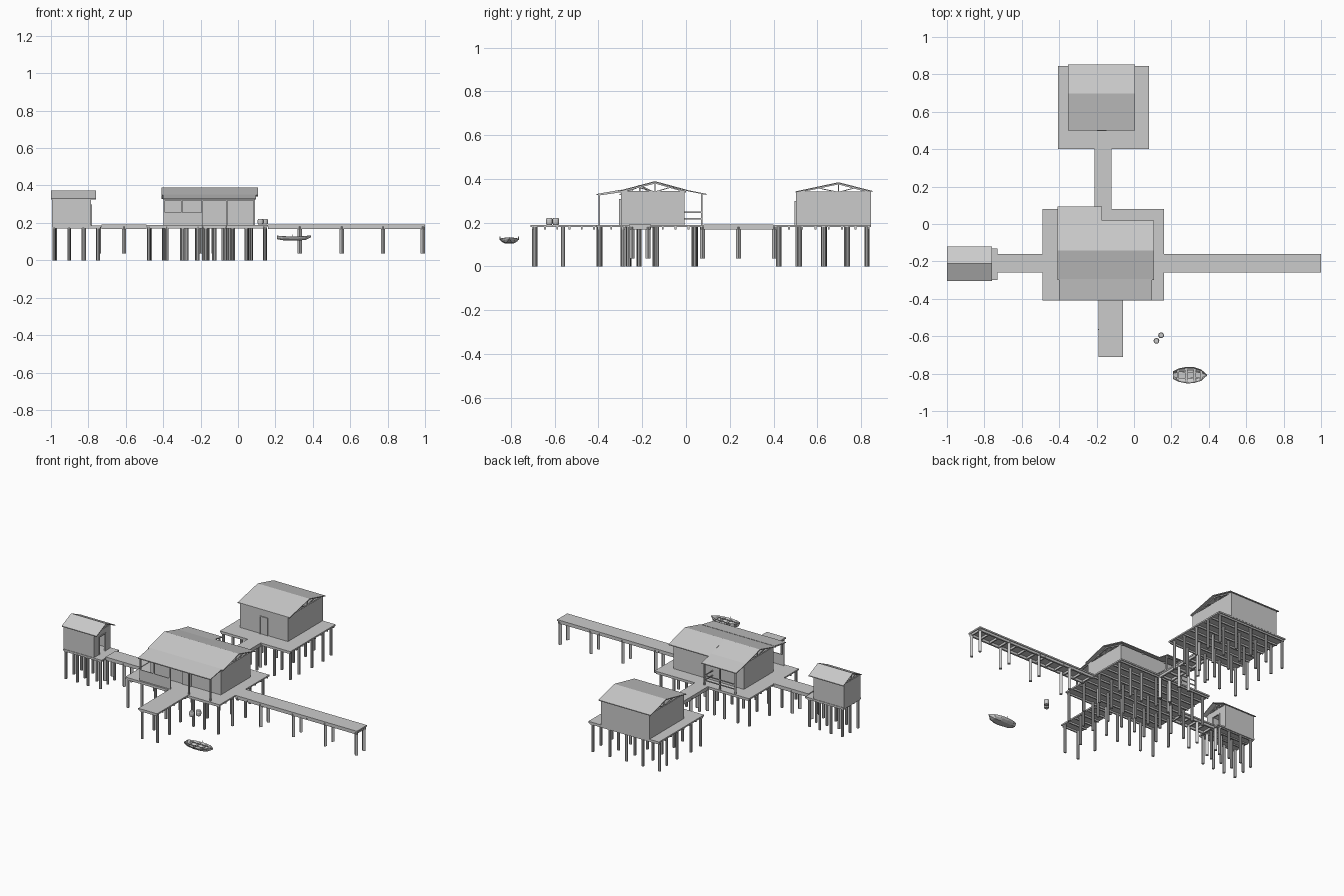
import bpy, bmesh, math, random
from mathutils import Vector

if "Cube" in bpy.data.objects:
    bpy.data.objects.remove(bpy.data.objects["Cube"])
random.seed(4)

def new_object(name, bm):
    bmesh.ops.recalc_face_normals(bm, faces=bm.faces)
    me = bpy.data.meshes.new(name)
    bm.to_mesh(me)
    bm.free()
    ob = bpy.data.objects.new(name, me)
    bpy.context.collection.objects.link(ob)
    return ob

def add_box(bm, x0, x1, y0, y1, z0, z1):
    vs = bmesh.ops.create_cube(bm, size=1)['verts']
    for v in vs:
        v.co = ((x0 + x1) / 2 + v.co.x * (x1 - x0), (y0 + y1) / 2 + v.co.y * (y1 - y0),
                (z0 + z1) / 2 + v.co.z * (z1 - z0))

def boxes(name, items):
    bm = bmesh.new()
    for b in items:
        add_box(bm, *b)
    return new_object(name, bm)

def add_bar(bm, a, b, w=0.006):
    a, b = Vector(a), Vector(b)
    d = b - a
    vs = bmesh.ops.create_cube(bm, size=1)['verts']
    rot = d.to_track_quat('Z', 'Y')
    for v in vs:
        v.co = (a + b) / 2 + rot @ Vector((v.co.x * w, v.co.y * w, v.co.z * d.length))

def piles(name, xs, ys, z0=0, z1=0.18, r=0.0085, jitter=0.007, sides=8):
    bm = bmesh.new()
    for x in xs:
        for y in ys:
            vs = bmesh.ops.create_cone(bm, cap_ends=True, segments=sides, radius1=r,
                                       radius2=r, depth=z1 - z0)['verts']
            o = Vector((x + random.uniform(-jitter, jitter), y + random.uniform(-jitter, jitter), (z0 + z1) / 2))
            bmesh.ops.translate(bm, verts=vs, vec=o)
    return new_object(name, bm)

def deck(name, x0, x1, y0, y1, along='x', step=0.06, top=0.189):
    # floor slab, cross joists and edge beams
    items = [(x0, x1, y0, y1, top - 0.009, top)]
    zb = (0.170, top - 0.008)
    e = 0.01
    if along == 'x':
        n = max(2, round((y1 - y0) / step))
        for i in range(n + 1):
            y = y0 + e + (y1 - y0 - 2 * e) * i / n
            items.append((x0 + .004, x1 - .004, y - 0.004, y + 0.004, *zb))
    else:
        n = max(2, round((x1 - x0) / step))
        for i in range(n + 1):
            x = x0 + e + (x1 - x0 - 2 * e) * i / n
            items.append((x - 0.004, x + 0.004, y0 + .004, y1 - .004, *zb))
    return boxes(name, items)

def roof(name, x0, x1, prof, t=0.005):
    # thin sheet following a (y, z) profile
    bm = bmesh.new()
    pts = list(prof) + [(y, z - t) for y, z in reversed(prof)]
    f = bm.faces.new([bm.verts.new((x0, y, z)) for y, z in pts])
    ext = bmesh.ops.extrude_face_region(bm, geom=[f])['geom']
    bmesh.ops.translate(bm, verts=[g for g in ext if isinstance(g, bmesh.types.BMVert)], vec=(x1 - x0, 0, 0))
    return new_object(name, bm)

def trusses(name, xs, yl, ym, yr, ze, za):
    bm = bmesh.new()
    for x in xs:
        add_bar(bm, (x, yl, ze), (x, yr, ze))
        add_bar(bm, (x, ym, ze), (x, ym, za))
        for y in (yl, yr):
            add_bar(bm, (x, y, ze), (x, ym, za))
            add_bar(bm, (x, ym, ze), (x, (y + ym) / 2, (ze + za) / 2), 0.004)
    return new_object(name, bm)

def walls(name, x0, x1, y0, y1, z1, z0=0.186, t=0.008, open_east=None):
    items = [(x0, x1, y0, y0 + t, z0, z1), (x0, x1, y1 - t, y1, z0, z1), (x0, x0 + t, y0 + t, y1 - t, z0, z1)]
    if open_east:
        a, b, h = open_east
        items += [(x1 - t, x1, y0 + t, a, z0, z1), (x1 - t, x1, b, y1 - t, z0, z1), (x1 - t, x1, a, b, h, z1)]
    else:
        items.append((x1 - t, x1, y0 + t, y1 - t, z0, z1))
    return boxes(name, items)

def door(name, x0, x1, y, z1, z0=0.189):
    w = 0.004
    boxes(name, [(x0, x1, y - 0.003, y + 0.002, z0, z1),
                 (x0 - w, x0, y - 0.006, y + 0.002, z0, z1 + w), (x1, x1 + w, y - 0.006, y + 0.002, z0, z1 + w),
                 (x0, x1, y - 0.006, y + 0.002, z1, z1 + w)])

# platforms and walkways
deck('main_deck', -0.49, 0.16, -0.41, 0.08)
deck('front_jetty', -0.19, -0.06, -0.71, -0.41)
deck('back_deck', -0.405, 0.08, 0.40, 0.845)
deck('small_deck', -0.995, -0.73, -0.30, -0.13, 'x', 0.05, 0.186)
deck('east_jetty', 0.16, 1.0, -0.26, -0.16, 'y', 0.07, 0.192)
deck('west_walkway', -0.73, -0.49, -0.26, -0.16, 'y', 0.06, 0.192)
deck('back_walkway', -0.21, -0.12, 0.08, 0.40, 'x', 0.06, 0.192)
boxes('walkway_rails', [(a, b, y - .005, y + .005, .168, .185) for a, b in ((0.16, 0.998), (-0.73, -0.49))
                        for y in (-0.25, -0.17)] +
      [(x - .005, x + .005, 0.08, 0.40, .168, .185) for x in (-0.203, -0.127)])

# piles
piles('main_piles', [-0.473, -0.385, -0.30, -0.22, -0.13, -0.03, 0.05, 0.145], [-0.395, -0.26, -0.135, 0.04])
piles('front_jetty_piles', [-0.178, -0.075], [-0.69, -0.56])
piles('back_piles', [-0.39, -0.28, -0.165, -0.05, 0.065], [0.42, 0.515, 0.63, 0.735, 0.83])
piles('small_piles', [-0.98, -0.90, -0.825, -0.75], [-0.287, -0.215, -0.142], jitter=0.004)
piles('east_jetty_piles', [0.33, 0.555, 0.775, 0.988], [-0.247, -0.173], 0.037, 0.18, 0.0115, 0, 4)
piles('west_walkway_piles', [-0.745, -0.61], [-0.247, -0.173], 0.037, 0.18, 0.0115, 0, 4)
piles('back_walkway_piles', [-0.2, -0.13], [0.075, 0.24, 0.405], 0.037, 0.18, 0.0115, 0, 4)

# main house
walls('main_walls', -0.395, 0.09, -0.298, -0.006, 0.343)
door('main_door', -0.165, -0.115, -0.30, 0.305)
roof('main_roof_west', -0.41, -0.17, [(-0.30, 0.348), (-0.142, 0.39), (-0.006, 0.352), (0.093, 0.332)])
roof('main_roof_east', -0.17, 0.107, [(-0.30, 0.348), (-0.142, 0.39), (0.02, 0.346)])
roof('porch_roof', -0.402, 0.097, [(-0.41, 0.331), (-0.295, 0.351)])
trusses('main_trusses', [-0.39, -0.23, -0.07, 0.085], -0.298, -0.142, 0.0, 0.341, 0.382)

# porch posts, eave beams, half wall and back railing
P = 0.004
boxes('porch_posts', [(x - P, x + P, -0.40, -0.392, 0.185, 0.331) for x in (-0.395, -0.30, -0.19, -0.06, 0.088)] +
      [(x - P, x + P, 0.068, 0.076, 0.185, 0.333) for x in (-0.392, -0.285, -0.178)] +
      [(-0.398, 0.092, -0.40, -0.392, 0.32, 0.329), (-0.396, -0.174, 0.068, 0.076, 0.325, 0.333)])
boxes('porch_half_wall', [(-0.395, -0.19, -0.399, -0.394, 0.187, 0.255)])
boxes('back_railing', [(-0.392, -0.178, 0.07, 0.074, z, z + 0.006) for z in (0.215, 0.245)] +
      [(-0.181, -0.177, -0.006, 0.074, z, z + 0.006) for z in (0.215, 0.245)])
bm = bmesh.new()
for x in (-0.395, -0.30, -0.19, -0.06, 0.088):
    add_bar(bm, (x, -0.40, 0.327), (x, -0.298, 0.342))
new_object('porch_rafters', bm)

# back house
walls('back_walls', -0.34, -0.008, 0.503, 0.846, 0.34)
door('back_door', -0.195, -0.15, 0.503, 0.295)
roof('back_roof', -0.352, 0.005, [(0.50, 0.343), (0.697, 0.385), (0.853, 0.345)])
trusses('back_trusses', [-0.336, -0.175, -0.012], 0.51, 0.697, 0.842, 0.339, 0.378)

# small house
walls('small_walls', -0.995, -0.785, -0.297, -0.133, 0.331, 0.18, open_east=(-0.245, -0.185, 0.295))
boxes('small_door_frame', [(-0.788, -0.781, y - .003, y + .003, 0.185, 0.299) for y in (-0.245, -0.185)] +
      [(-0.788, -0.781, -0.248, -0.182, 0.293, 0.299)])
roof('small_roof', -1.0, -0.76, [(-0.305, 0.330), (-0.212, 0.373), (-0.12, 0.330)])
trusses('small_trusses', [-0.99, -0.79], -0.292, -0.212, -0.138, 0.331, 0.366)

# barrels
for i, (x, y) in enumerate([(0.12, -0.625), (0.145, -0.595)]):
    bm = bmesh.new()
    prof = [(0.0125, 0.19), (0.0155, 0.20), (0.0155, 0.213), (0.0125, 0.222)]
    rings = [[bm.verts.new((x + r * math.cos(k * math.pi / 6), y + r * math.sin(k * math.pi / 6), z))
              for k in range(12)] for r, z in prof]
    for a, b in zip(rings, rings[1:]):
        for k in range(12):
            bm.faces.new((a[k], a[(k + 1) % 12], b[(k + 1) % 12], b[k]))
    bm.faces.new(rings[0])
    bm.faces.new(rings[-1])
    new_object('barrel_%d' % (i + 1), bm)

# rowing boat: hull lofted from sections (x, half width, keel z, rim z)
bm = bmesh.new()
secs = [(0.208, 0.020, 0.113, 0.131), (0.24, 0.036, 0.107, 0.128), (0.28, 0.044, 0.106, 0.126),
        (0.32, 0.043, 0.106, 0.126), (0.36, 0.030, 0.108, 0.129), (0.391, 0.002, 0.124, 0.133)]
rows = [[bm.verts.new((x, -0.808 + s * w, k + (r - k) * h))
         for s, h in ((-1, 1), (-.85, .45), (-.5, 0), (.5, 0), (.85, .45), (1, 1))] for x, w, k, r in secs]
for a, b in zip(rows, rows[1:]):
    for k in range(5):
        bm.faces.new((a[k], a[k + 1], b[k + 1], b[k]))
bm.faces.new(rows[0])
hull = new_object('boat_hull', bm)
m = hull.modifiers.new('thickness', 'SOLIDIFY')
m.thickness = 0.003
boxes('boat_seats', [(x - .006, x + .006, -0.808 - w, -0.808 + w, 0.119, 0.122)
                     for x, w in ((0.235, 0.03), (0.28, 0.039), (0.325, 0.037), (0.36, 0.025))])
bm = bmesh.new()
for s in (-1, 1):
    add_bar(bm, (0.225, -0.808 + s * 0.018, 0.124), (0.35, -0.808 + s * 0.014, 0.126), 0.003)
    add_bar(bm, (0.29, -0.808 + s * 0.042, 0.122), (0.29, -0.808 + s * 0.042, 0.137), 0.003)
new_object('boat_oars', bm)
